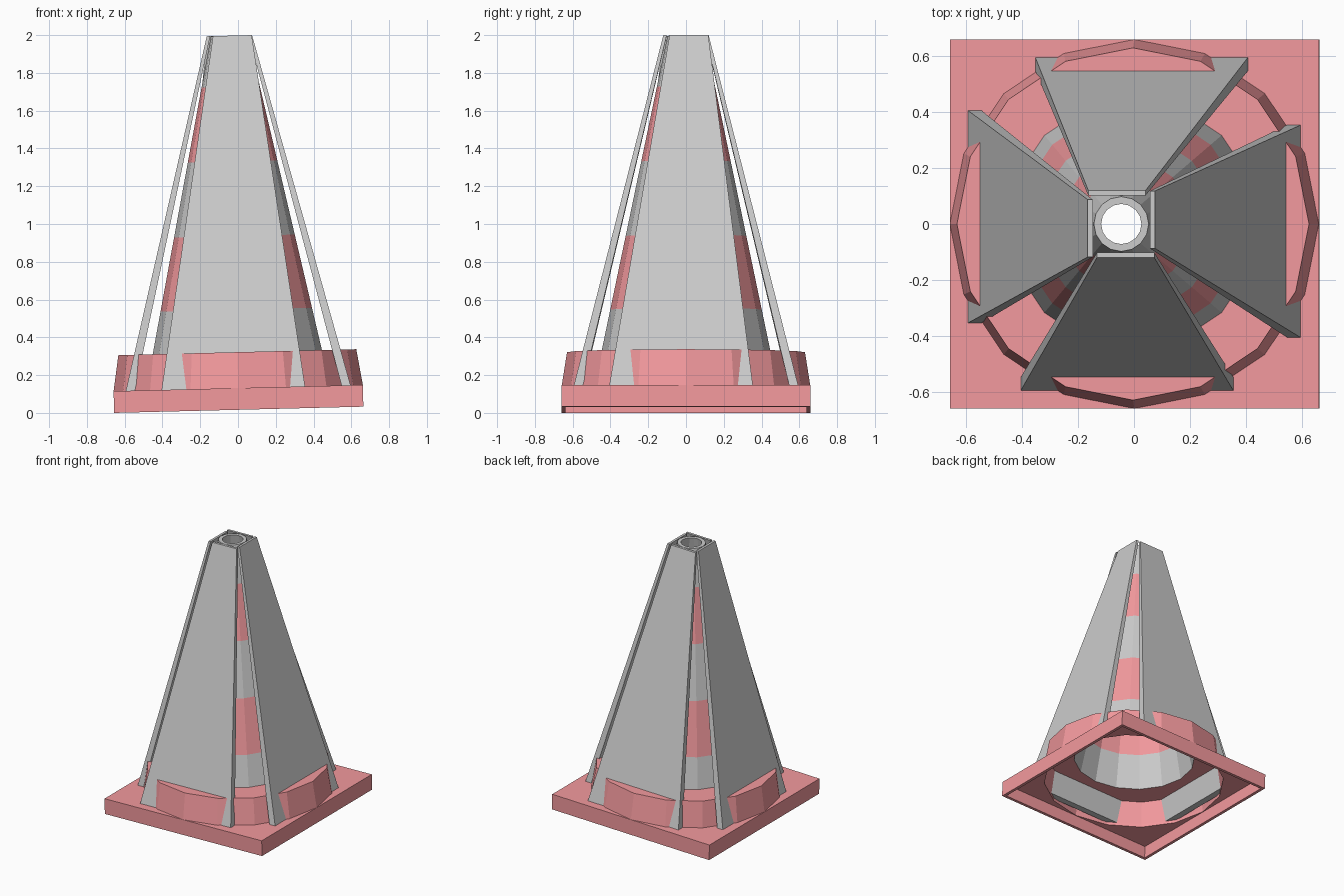
import bpy, math
from mathutils import Matrix

if "Cube" in bpy.data.objects:
    bpy.data.objects.remove(bpy.data.objects["Cube"])

SIDES = 16
# whole cone leans slightly towards -x
LEAN = Matrix.Translation((0.004, 0, 0.0165)) @ Matrix.Rotation(-0.025, 4, 'Y')

red = bpy.data.materials.new("red_plastic")
red.diffuse_color = (0.9, 0.32, 0.34, 1)
red.use_nodes = True
red.node_tree.nodes["Principled BSDF"].inputs["Base Color"].default_value = red.diffuse_color
grey = bpy.data.materials.new("grey_plastic")
grey.diffuse_color = (0.8, 0.8, 0.8, 1)
grey.use_nodes = True
grey.node_tree.nodes["Principled BSDF"].inputs["Base Color"].default_value = grey.diffuse_color


def make(name, verts, faces, mats=(), idx=None):
    me = bpy.data.meshes.new(name)
    me.from_pydata(verts, [], faces)
    for m in mats:
        me.materials.append(m)
    if idx:
        me.polygons.foreach_set("material_index", idx)
    me.transform(LEAN)
    me.update()
    ob = bpy.data.objects.new(name, me)
    bpy.context.collection.objects.link(ob)
    return ob


def loft(name, profile, colours):
    """Closed profile of (size, z, is_square) swept round z; one colour per segment."""
    verts, faces, idx = [], [], []
    n = len(profile)
    for i in range(SIDES):
        a = 2 * math.pi * i / SIDES
        c, s = math.cos(a), math.sin(a)
        for r, z, square in profile:
            k = r / max(abs(c), abs(s)) if square else r
            verts.append((k * c, k * s, z))
    for i in range(SIDES):
        j = (i + 1) % SIDES
        for p in range(n):
            q = (p + 1) % n
            faces.append((i * n + p, j * n + p, j * n + q, i * n + q))
            idx.append(colours[p])
    return make(name, verts, faces, (red, grey), idx)


# hollow square base with a round opening
loft("base", [(0.66, 0, True), (0.66, 0.115, True), (0.635, 0.115, False),
              (0.635, 0.092, False), (0.638, 0.092, True), (0.638, 0, True)], [0] * 6)

# striped cone shell with its wide collar
levels = [0.305, 0.53, 0.92, 1.315, 1.71, 1.98]
radius = lambda z: 0.098 + (1.98 - z) * 0.209
outer = [(0.66, 0.115, False), (0.63, 0.305, False)] + [(radius(z), z, False) for z in levels]
inner = [(radius(z) - 0.026, z, False) for z in reversed(levels[1:])]
inner += [(radius(0.28) - 0.026, 0.28, False), (0.605, 0.28, False), (0.635, 0.115, False)]
bands = [1, 0, 1, 0, 1]
loft("cone_shell", outer + inner, [0, 0] + bands + [1] + bands[::-1] + [0, 0, 0])

# four tapered side panels in a pinwheel; (tangent, distance, z)
ring = lambda t0, t1, d0, d1, z: [(t0, -d1, z), (t1, -d1, z), (t1, -d0, z), (t0, -d0, z)]
panel = ring(-0.406, 0.354, 0.547, 0.595, 0.115) + ring(-0.087, 0.118, 0.102, 0.12, 1.981)
faces = [(3, 2, 1, 0), (4, 5, 6, 7)] + [(i, (i + 1) % 4, (i + 1) % 4 + 4, i + 4) for i in range(4)]
for k, side in enumerate(("front", "right", "back", "left")):
    c, s = round(math.cos(k * math.pi / 2)), round(math.sin(k * math.pi / 2))
    make(side + "_panel", [(x * c - y * s, x * s + y * c, z) for x, y, z in panel], faces)
